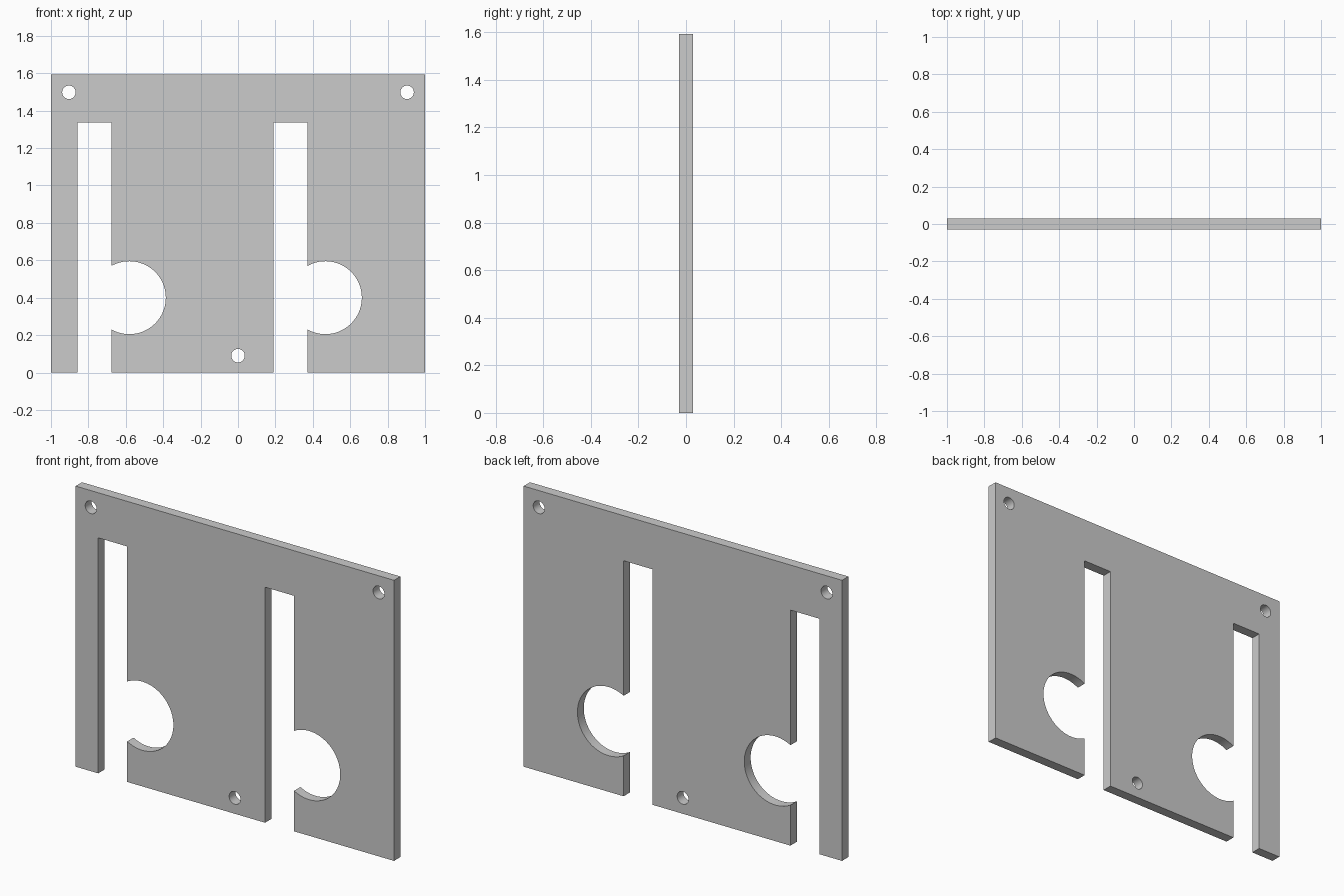
import bpy
import bmesh
from math import acos, cos, sin, pi, radians

if "Cube" in bpy.data.objects:
    bpy.data.objects.remove(bpy.data.objects["Cube"])

HEIGHT, THICK = 1.593, 0.057
SLOT_W, SLOT_TOP = 0.182, 1.337
BORE_R, BORE_Z, BORE_DX = 0.195, 0.40, 0.095


def arc(cx, cz, r, a0, a1, n):
    return [(cx + r * cos(a0 + (a1 - a0) * i / n),
             cz + r * sin(a0 + (a1 - a0) * i / n)) for i in range(n + 1)]


def slot(x):
    """Slot open at the bottom, with a round bore breaking into its right edge."""
    right = x + SLOT_W
    a = acos(-BORE_DX / BORE_R)
    return ([(x, 0), (x, SLOT_TOP), (right, SLOT_TOP)]
            + arc(right + BORE_DX, BORE_Z, BORE_R, a, -a, 48)
            + [(right, 0)])


def add_loop(curve, pts):
    spline = curve.splines.new('POLY')
    spline.points.add(len(pts) - 1)
    for p, (x, z) in zip(spline.points, pts):
        p.co = (x, z, 0, 1)
    spline.use_cyclic_u = True


# Plate outline with two slots
curve = bpy.data.curves.new("slotted_plate", 'CURVE')
curve.dimensions = '2D'
curve.fill_mode = 'BOTH'
curve.extrude = THICK / 2
add_loop(curve, [(-1, 0)] + slot(-0.858) + slot(0.19)
         + [(1, 0), (1, HEIGHT), (-1, HEIGHT)])

# Three screw holes
for x, z in ((-0.904, 1.498), (0.904, 1.498), (0, 0.09)):
    add_loop(curve, arc(x, z, 0.036, 0, 2 * pi, 32)[:-1])

# Turn the profile upright and make it one closed mesh
plate = bpy.data.objects.new("slotted_plate", curve)
bpy.context.collection.objects.link(plate)
plate.rotation_euler.x = radians(90)
bpy.context.view_layer.objects.active = plate
plate.select_set(True)
bpy.ops.object.convert(target='MESH')
bm = bmesh.new()
bm.from_mesh(plate.data)
bmesh.ops.remove_doubles(bm, verts=bm.verts, dist=0.0001)
bmesh.ops.recalc_face_normals(bm, faces=bm.faces)
bm.to_mesh(plate.data)
bm.free()
bpy.ops.object.transform_apply(location=False, rotation=True, scale=False)
bpy.ops.object.shade_smooth_by_angle(angle=radians(30))
